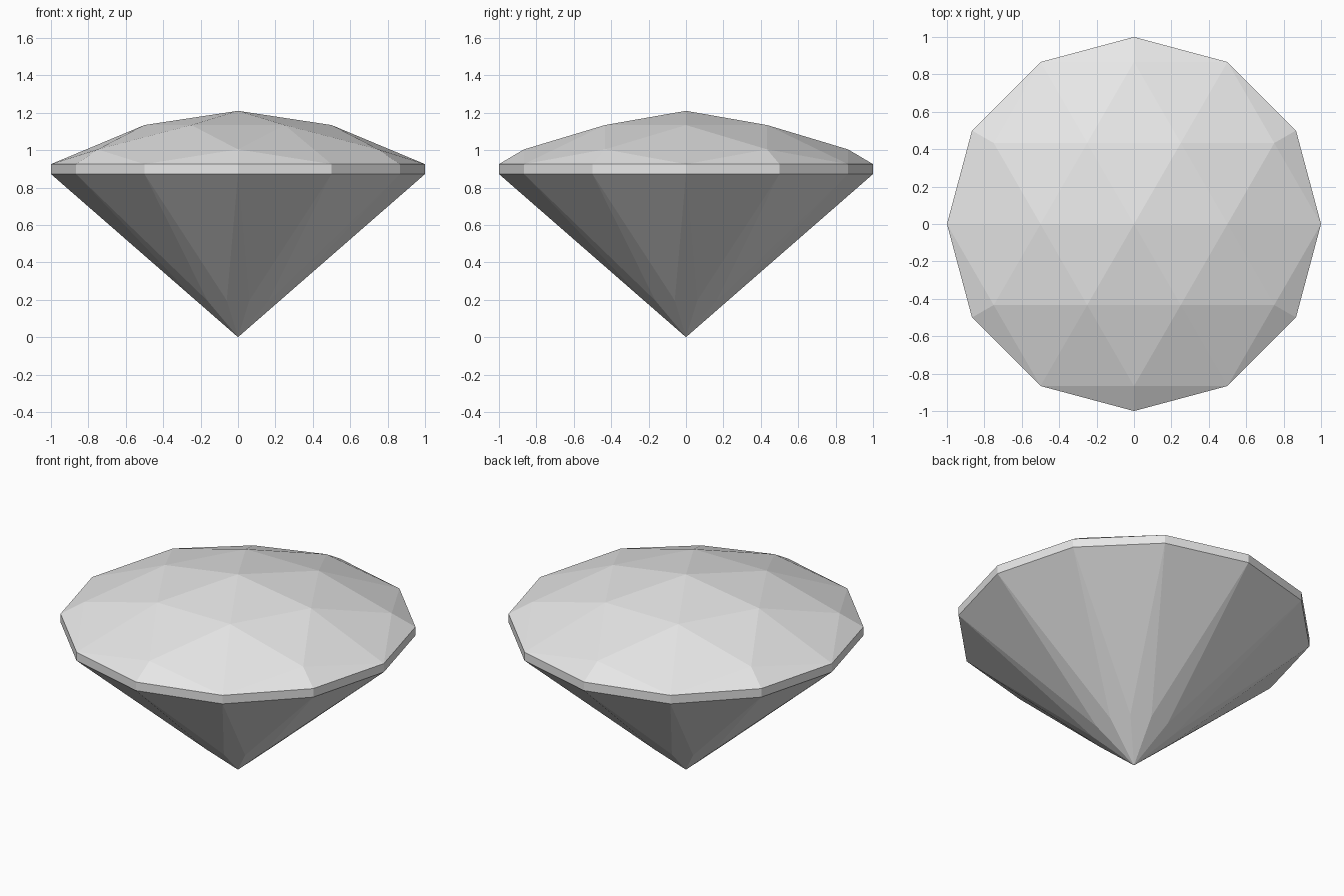
import bpy
import bmesh
from math import cos, sin, pi, radians

if "Cube" in bpy.data.objects:
    bpy.data.objects.remove(bpy.data.objects["Cube"], do_unlink=True)

SIDES = 12
GIRDLE_LOW, GIRDLE_HIGH = 0.872, 0.925
CROWN_TOP = 1.21

stone = bpy.data.materials.new("pale_grey_stone")
stone.use_nodes = True
stone.diffuse_color = (0.8, 0.8, 0.8, 1)
stone.node_tree.nodes["Principled BSDF"].inputs["Base Color"].default_value = (0.8, 0.8, 0.8, 1)


def ring(bm, count, radius, z, start=0):
    """Evenly spaced points on a circle, the first at the start angle."""
    angles = [radians(start) + 2 * pi * i / count for i in range(count)]
    return [bm.verts.new((radius * cos(a), radius * sin(a), z)) for a in angles]


def finish(bm, name):
    mesh = bpy.data.meshes.new(name)
    bm.to_mesh(mesh)
    bm.free()
    mesh.materials.append(stone)
    obj = bpy.data.objects.new(name, mesh)
    bpy.context.collection.objects.link(obj)
    return obj


# Crown: domed top of six repeated groups of triangular facets
bm = bmesh.new()
apex = bm.verts.new((0, 0, CROWN_TOP))
inner = ring(bm, 6, 0.5, 1.134)
middle = ring(bm, 6, cos(pi / 6), 1.004, 30)
rim = ring(bm, SIDES, 1, GIRDLE_HIGH)
for i in range(6):
    j = (i + 1) % 6
    main, between, following = rim[2 * i], rim[2 * i + 1], rim[2 * j]
    for facet in ((apex, inner[i], inner[j]),
                  (inner[i], middle[i], inner[j]),
                  (inner[i], main, middle[i]),
                  (inner[j], middle[i], following),
                  (middle[i], main, between),
                  (middle[i], between, following)):
        bm.faces.new(facet)
finish(bm, "crown")

# Girdle: thin upright band
bm = bmesh.new()
low = ring(bm, SIDES, 1, GIRDLE_LOW)
high = ring(bm, SIDES, 1, GIRDLE_HIGH)
for i in range(SIDES):
    j = (i + 1) % SIDES
    bm.faces.new((low[i], low[j], high[j], high[i]))
finish(bm, "girdle")

# Pavilion: long kites meeting at the tip, with triangles between them
bm = bmesh.new()
tip = bm.verts.new((0, 0, 0))
rim = ring(bm, SIDES, 1, GIRDLE_LOW)
kite_radius = 0.232
kite_z = kite_radius * cos(pi / SIDES) * GIRDLE_LOW
lower = ring(bm, SIDES, kite_radius, kite_z, 15)
for i in range(SIDES):
    bm.faces.new((tip, lower[i], rim[i], lower[i - 1]))
    bm.faces.new((lower[i], rim[(i + 1) % SIDES], rim[i]))
finish(bm, "pavilion")
